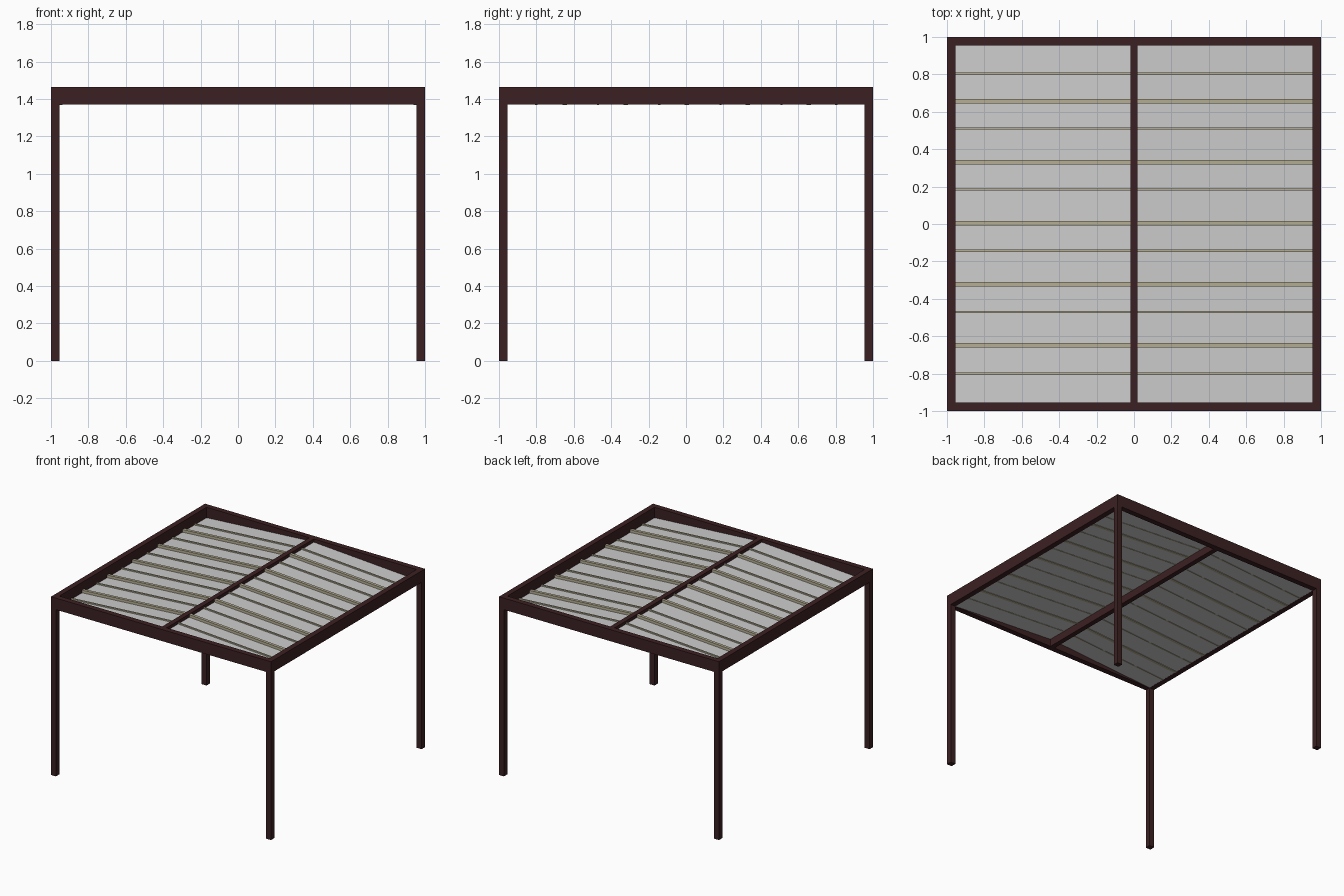
import bpy

cube = bpy.data.objects.get("Cube")
if cube:
    bpy.data.objects.remove(cube, do_unlink=True)


def material(name, rgb):
    mat = bpy.data.materials.new(name)
    mat.use_nodes = True
    mat.diffuse_color = (*rgb, 1)
    mat.node_tree.nodes["Principled BSDF"].inputs["Base Color"].default_value = (*rgb, 1)
    return mat


BROWN = material("dark red brown", (0.045, 0.0145, 0.016))
GREY = material("light grey", (0.61, 0.61, 0.61))
BEIGE = material("beige", (0.46, 0.42, 0.29))


def box(name, lo, hi, mat, rise=None):
    """Box between two corners; rise(x) lifts each corner to follow a slope."""
    verts = []
    for x in (lo[0], hi[0]):
        for y in (lo[1], hi[1]):
            for z in (lo[2], hi[2]):
                verts.append((x, y, z + (rise(x) if rise else 0)))
    faces = [(0, 1, 3, 2), (4, 6, 7, 5), (0, 4, 5, 1),
             (2, 3, 7, 6), (0, 2, 6, 4), (1, 5, 7, 3)]
    mesh = bpy.data.meshes.new(name)
    mesh.from_pydata(verts, [], faces)
    mesh.materials.append(mat)
    obj = bpy.data.objects.new(name, mesh)
    bpy.context.collection.objects.link(obj)
    return obj


IN = 0.955          # inner side of the frame
LOW, TOP = 1.37, 1.465
RIDGE = 0.02        # half width of the middle beam


def slope(x):
    """Height of the roof sheet, rising from the frame to the middle beam."""
    return LOW + 0.005 + 0.06 * (IN - abs(x)) / (IN - RIDGE)


# Corner posts
for sx, x in (("right", -1), ("left", IN)):
    for sy, y in (("front", -1), ("back", IN)):
        box(f"{sy}_{sx}_post", (x, y, 0), (x + 1 - IN, y + 1 - IN, LOW), BROWN)

# Roof frame and middle beam
box("front_beam", (-1, -1, LOW), (1, -IN, TOP), BROWN)
box("back_beam", (-1, IN, LOW), (1, 1, TOP), BROWN)
box("right_beam", (-1, -IN, LOW), (-IN, IN, TOP), BROWN)
box("left_beam", (IN, -IN, LOW), (1, IN, TOP), BROWN)
box("middle_beam", (-RIDGE, -IN, LOW), (RIDGE, IN, TOP), BROWN)

# Sloping roof sheets with wide and thin battens across them
wide = [0.003 + 0.326 * i for i in range(-2, 3)]
thin = [-0.80] + [-0.47 + 0.327 * i for i in range(4)] + [0.803]
for side, x0, x1 in (("right", -IN, -RIDGE), ("left", RIDGE, IN)):
    box(f"{side}_roof_sheet", (x0, -IN, -0.004), (x1, IN, 0.004), GREY, slope)
    for i, y in enumerate(wide):
        box(f"{side}_wide_batten_{i + 1}", (x0, y - 0.012, -0.007),
            (x1, y + 0.012, 0.026), BEIGE, slope)
    for i, y in enumerate(thin):
        box(f"{side}_thin_batten_{i + 1}", (x0, y - 0.006, -0.006),
            (x1, y + 0.006, 0.014), BEIGE, slope)
